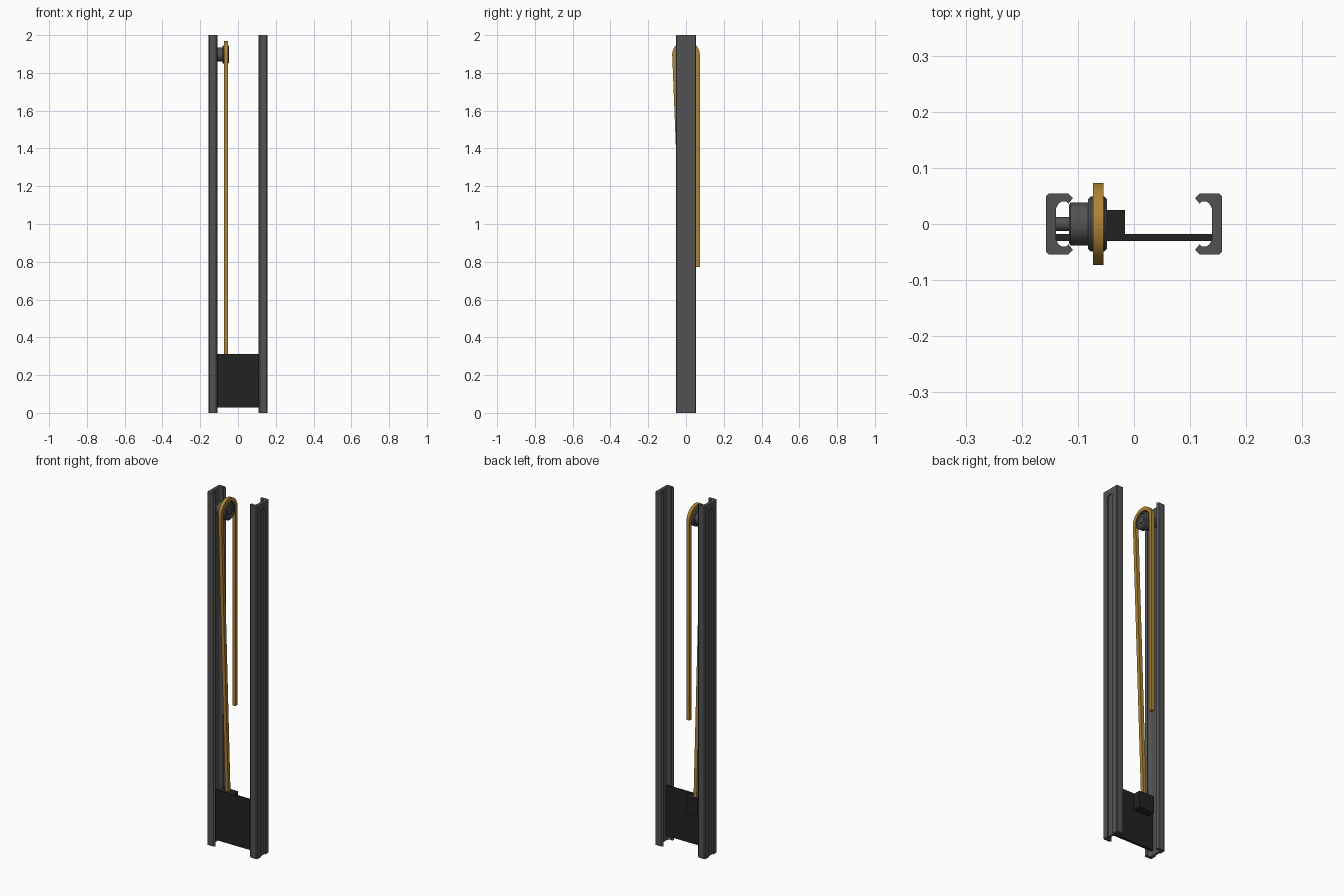
import bpy, bmesh, math

if "Cube" in bpy.data.objects:
    bpy.data.objects.remove(bpy.data.objects["Cube"])


def material(name, rgb):
    m = bpy.data.materials.new(name)
    m.diffuse_color = (*rgb, 1)
    m.use_nodes = True
    m.node_tree.nodes["Principled BSDF"].inputs["Base Color"].default_value = m.diffuse_color
    return m


GREY = material("rail grey", (0.085, 0.085, 0.085))
BLACK = material("plate black", (0.016, 0.016, 0.016))
GOLD = material("strap gold", (0.43, 0.23, 0.036))


def finish(name, bm, mat, smooth=False):
    bmesh.ops.recalc_face_normals(bm, faces=bm.faces)
    me = bpy.data.meshes.new(name)
    bm.to_mesh(me)
    bm.free()
    me.materials.append(mat)
    ob = bpy.data.objects.new(name, me)
    bpy.context.collection.objects.link(ob)
    if smooth:
        bpy.ops.object.select_all(action='DESELECT')
        ob.select_set(True)
        bpy.context.view_layer.objects.active = ob
        bpy.ops.object.shade_smooth_by_angle(angle=math.radians(30))
    return ob


def loft(name, rings, mat, closed=False, smooth=False):
    """Skin between rings of points; cap the ends unless closed."""
    bm = bmesh.new()
    vs = [[bm.verts.new(p) for p in r] for r in rings]
    pairs = list(zip(vs, vs[1:])) + ([(vs[-1], vs[0])] if closed else [])
    for a, b in pairs:
        for i in range(len(a)):
            j = (i + 1) % len(a)
            bm.faces.new((a[i], a[j], b[j], b[i]))
    if not closed:
        bm.faces.new(vs[0])
        bm.faces.new(vs[-1])
    return finish(name, bm, mat, smooth)


def box(name, x0, x1, y0, y1, z0, z1, mat):
    return loft(name, [[(x0, y0, z), (x1, y0, z), (x1, y1, z), (x0, y1, z)]
                       for z in (z0, z1)], mat)


PZ = 1.897  # pulley axis height


def turned(name, profile, mat, n=48):
    """Turn an (x, radius) profile about the pulley axis."""
    rings = [[(x, r * math.cos(2 * math.pi * i / n), PZ + r * math.sin(2 * math.pi * i / n))
              for i in range(n)] for x, r in profile]
    return loft(name, rings, mat, smooth=True)


# C-channel rails with lipped flanges, mirrored left and right
half = [(0.157, 0.049), (0.152, 0.054), (0.117, 0.054), (0.109, 0.046),
        (0.117, 0.036), (0.121, 0.040), (0.129, 0.040), (0.135, 0.036), (0.139, 0.028)]
section = half + [(x, -y) for x, y in reversed(half)]
rails = loft("rails", [[(x, y, z) for x, y in section] for z in (0, 2)], GREY)

# round-topped groove in the outer face of each rail
slot = [(-0.02, -0.1)] + [(-0.02 * math.cos(a), 1.95 + 0.02 * math.sin(a))
                          for a in [math.pi * i / 12 for i in range(13)]] + [(0.02, -0.1)]
cutter = loft("groove_cutter", [[(x, y, z) for y, z in slot] for x in (0.150, 0.18)], GREY)
cutter.hide_render = True
cutter.hide_viewport = True
cut = rails.modifiers.new("groove", 'BOOLEAN')
cut.operation = 'DIFFERENCE'
cut.solver = 'EXACT'
cut.object = cutter
rails.modifiers.new("mirror", 'MIRROR')

# sliding plate and strap anchor block
box("sliding_plate", -0.139, 0.139, -0.030, -0.018, 0.028, 0.312, BLACK)
box("anchor_block", -0.110, -0.016, -0.019, 0.025, 0.215, 0.310, BLACK)

# pulley on its axle
turned("axle", [(-0.140, 0.0125), (-0.114, 0.0125)], GREY)
turned("hub", [(-0.116, 0.034), (-0.113, 0.038), (-0.080, 0.038)], GREY)
turned("pulley", [(-0.082, 0.044), (-0.077, 0.049), (-0.053, 0.049), (-0.048, 0.044),
                  (-0.048, 0.036), (-0.053, 0.034), (-0.053, 0.020), (-0.048, 0.018)], GREY)

# strap: hangs behind, wraps over the pulley, runs down to the anchor
R, T = 0.063, 0.010
tilt = math.asin(R / (PZ - 0.30))
path = [((R, 0.772), 0)]
for i in range(33):
    a = (math.pi + tilt) * i / 32
    path.append(((R * math.cos(a), PZ + R * math.sin(a)), a))
path.append(((0.0, 0.30), math.pi + tilt))
rings = []
for (y, z), a in path:
    c, s = math.cos(a) * T, math.sin(a) * T
    rings.append([(-0.073, y - c, z - s), (-0.054, y - c, z - s),
                  (-0.054, y + c, z + s), (-0.073, y + c, z + s)])
loft("strap", rings, GOLD, smooth=True)
